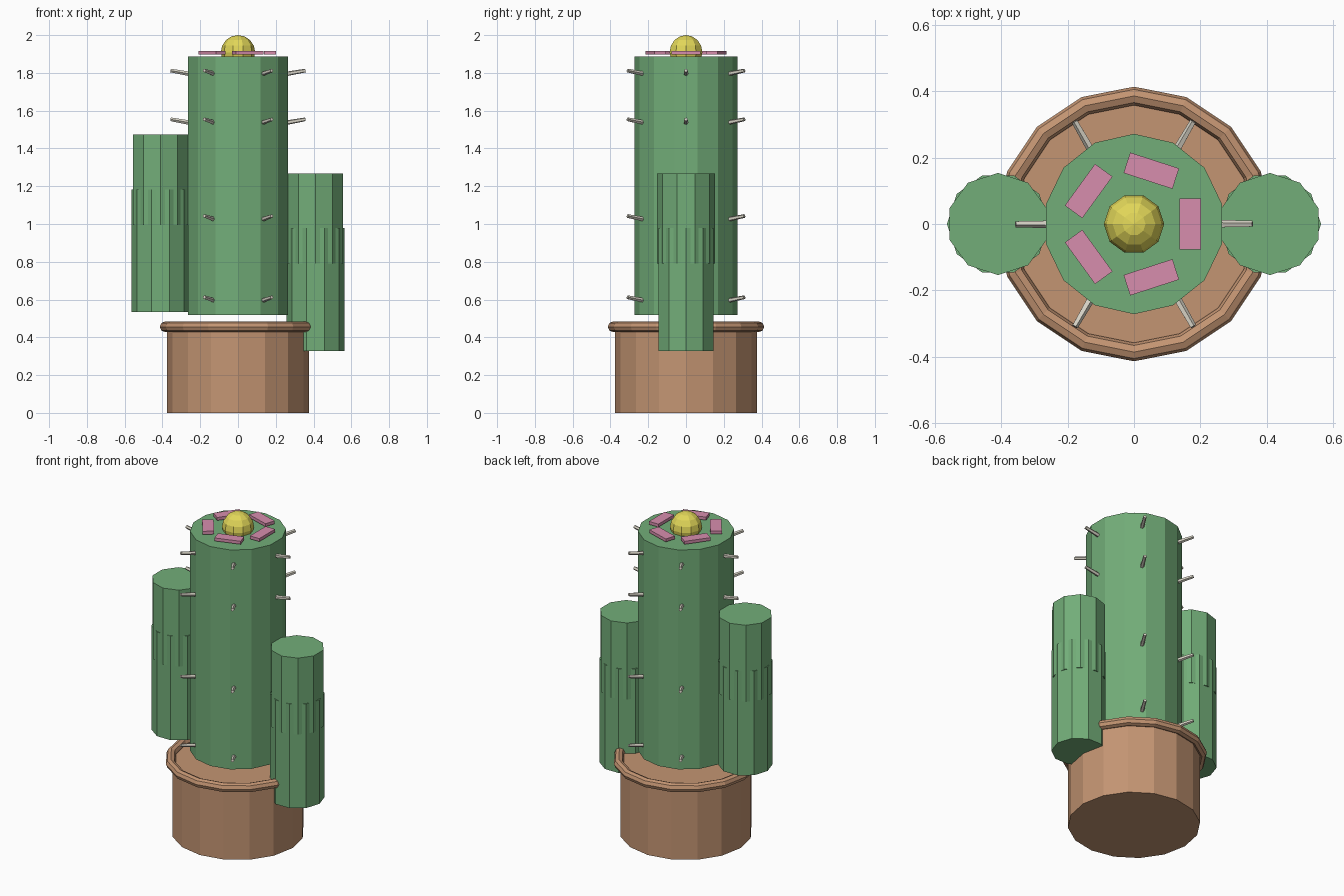
import bpy
from math import radians, cos, sin, pi

if "Cube" in bpy.data.objects:
    bpy.data.objects.remove(bpy.data.objects["Cube"])


def material(name, color):
    m = bpy.data.materials.new(name)
    m.diffuse_color = (*color, 1)
    m.use_nodes = True
    m.node_tree.nodes["Principled BSDF"].inputs["Base Color"].default_value = m.diffuse_color
    return m


GREEN = material("green", (0.17, 0.42, 0.19))
CLAY = material("clay", (0.55, 0.30, 0.17))
IVORY = material("ivory", (0.68, 0.65, 0.56))
PINK = material("pink", (0.68, 0.27, 0.42))
YELLOW = material("yellow", (0.76, 0.68, 0.10))


def finish(name, mat):
    ob = bpy.context.object
    ob.name = name
    ob.data.materials.append(mat)
    return ob


def column(name, mat, sides, r, z0, z1, x=0, turn=0):
    bpy.ops.mesh.primitive_cylinder_add(vertices=sides, radius=r, depth=z1 - z0,
                                        location=(x, 0, (z0 + z1) / 2), rotation=(0, 0, turn))
    return finish(name, mat)


# Pot with a rounded rim
column("pot", CLAY, 16, 0.375, 0, 0.45)
bpy.ops.mesh.primitive_torus_add(major_segments=16, minor_segments=8, major_radius=0.386,
                                 minor_radius=0.028, location=(0, 0, 0.456))
finish("pot_rim", CLAY)

# Main stem
column("stem", GREEN, 14, 0.272, 0.517, 1.887)

# Side arms, each of two overlapping sections turned against each other
for side, x, z in (("left", -0.41, 0.533), ("right", 0.41, 0.328)):
    column(side + "_arm_lower", GREEN, 10, 0.154, z, z + 0.65, x, pi / 2)
    column(side + "_arm_upper", GREEN, 10, 0.154, z + 0.462, z + 0.94, x)

# Rings of spines, tilted slightly upward
for row, z in enumerate((0.605, 1.035, 1.547, 1.805)):
    for i in range(6):
        a = i * pi / 3
        bpy.ops.mesh.primitive_cone_add(vertices=5, radius1=0.013, radius2=0.010, depth=0.12,
                                        location=(0.298 * cos(a), 0.298 * sin(a), z - 0.003),
                                        rotation=(0, radians(80), a))
        finish(f"spine_{row}_{i}", IVORY)

# Flower petals around a round centre
for i in range(5):
    a = i * 2 * pi / 5
    bpy.ops.mesh.primitive_cube_add(size=1, location=(0.169 * cos(a), 0.169 * sin(a), 1.907),
                                    rotation=(0, 0, a))
    petal = finish(f"petal_{i}", PINK)
    petal.scale = (0.065, 0.155, 0.019)

bpy.ops.mesh.primitive_uv_sphere_add(segments=10, ring_count=8, radius=0.091,
                                     location=(0, 0, 1.909), rotation=(0, 0, pi / 2))
finish("flower_centre", YELLOW)
